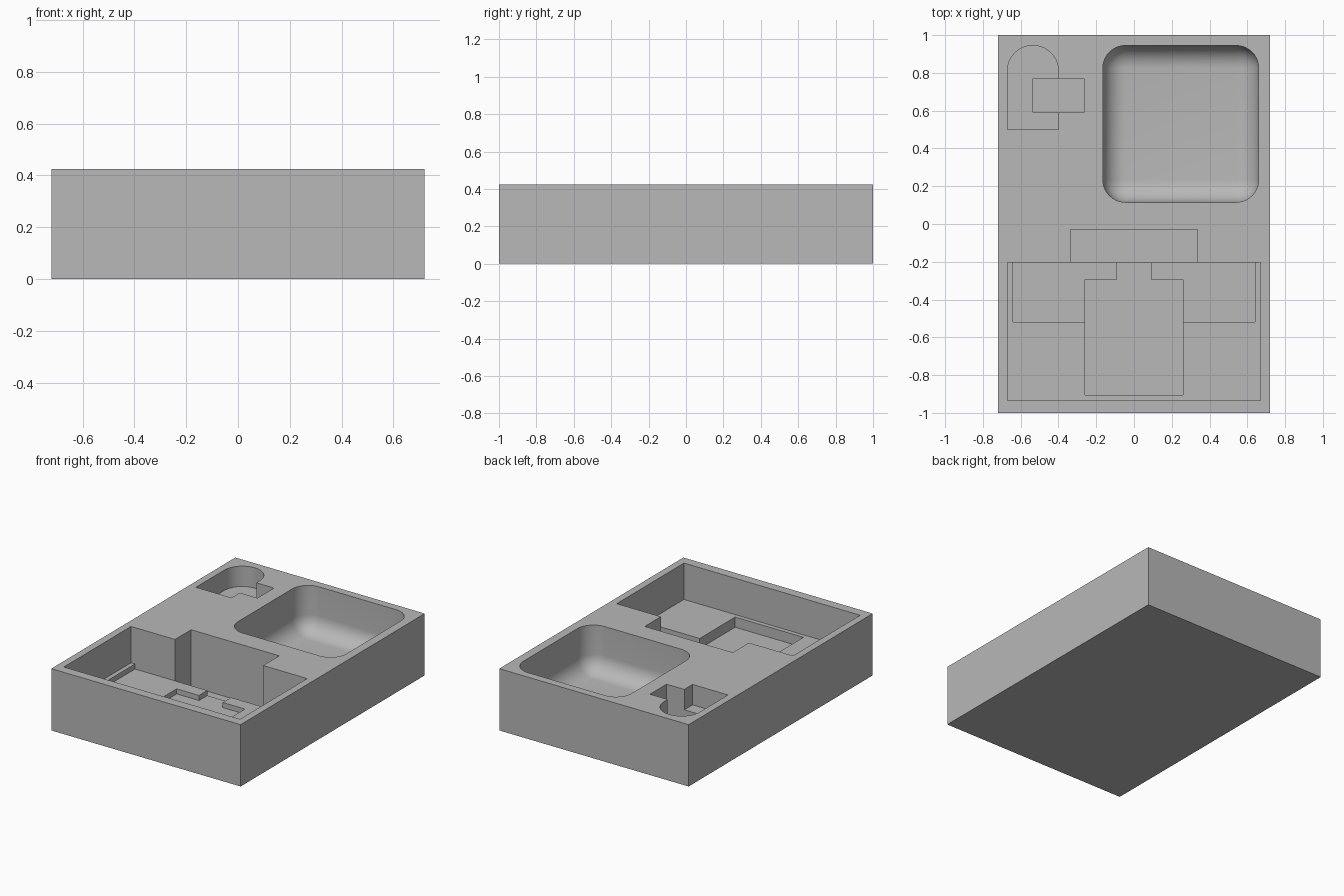
import bpy, bmesh, math

if "Cube" in bpy.data.objects:
    bpy.data.objects.remove(bpy.data.objects["Cube"])

HEIGHT = 0.425

grey = bpy.data.materials.new("plain_grey")
grey.use_nodes = True
colour = (0.48, 0.48, 0.48, 1)
grey.diffuse_color = colour
grey.node_tree.nodes["Principled BSDF"].inputs["Base Color"].default_value = colour


def prism(name, outline, low, high, round_by=0):
    """Extrude an outline; optionally round its upright and bottom edges."""
    bm = bmesh.new()
    base = bm.faces.new([bm.verts.new((x, y, low)) for x, y in outline])
    grown = bmesh.ops.extrude_face_region(bm, geom=[base])["geom"]
    for v in grown:
        if isinstance(v, bmesh.types.BMVert):
            v.co.z = high
    bmesh.ops.recalc_face_normals(bm, faces=bm.faces)
    if round_by:
        edges = [e for e in bm.edges if min(v.co.z for v in e.verts) < high - 0.001]
        bmesh.ops.bevel(bm, geom=edges, offset=round_by, segments=10,
                        profile=0.5, affect='EDGES', clamp_overlap=False)
    mesh = bpy.data.meshes.new(name)
    bm.to_mesh(mesh)
    bm.free()
    mesh.materials.append(grey)
    obj = bpy.data.objects.new(name, mesh)
    bpy.context.collection.objects.link(obj)
    return obj


def rect(x0, x1, y0, y1):
    return [(x0, y0), (x1, y0), (x1, y1), (x0, y1)]


tray = prism("tray", rect(-0.72, 0.72, -1, 1), 0, HEIGHT)
bpy.context.view_layer.objects.active = tray
tray.select_set(True)


def pocket(name, outline, depth, round_by=0):
    """Sink a pocket of the given depth into the tray."""
    cutter = prism(name, outline, HEIGHT - depth, HEIGHT + 0.2, round_by)
    cutter.hide_render = True
    mod = tray.modifiers.new(name, 'BOOLEAN')
    mod.operation = 'DIFFERENCE'
    mod.solver = 'EXACT'
    mod.object = cutter
    bpy.ops.object.modifier_apply(modifier=mod.name)
    bpy.data.objects.remove(cutter)


# Large front compartment with stepped floor
BACK = -0.205
pocket("compartment", rect(-0.67, 0.67, -0.935, BACK), 0.25)
pocket("wide_step", rect(-0.64, 0.64, -0.52, BACK), 0.285)
half = [(0.26, -0.905), (0.26, -0.295), (0.09, -0.295), (0.09, BACK)]
pocket("centre_step", half + [(-x, y) for x, y in reversed(half)], 0.32)
pocket("finger_notch", rect(-0.335, 0.335, BACK, -0.03), 0.39)

# Rounded bowl
pocket("bowl", rect(-0.165, 0.66, 0.115, 0.945), 0.32, 0.12)

# Arched pocket with a deeper cross slot
R = 0.135
arch = [(-0.67, 0.5), (-0.4, 0.5)]
arch += [(-0.535 + R * math.cos(math.pi * i / 24), 0.81 + R * math.sin(math.pi * i / 24))
         for i in range(25)]
pocket("arch_pocket", arch, 0.14)
pocket("cross_slot", rect(-0.535, -0.265, 0.59, 0.77), 0.245)

bpy.ops.object.shade_smooth_by_angle(angle=math.radians(30))
